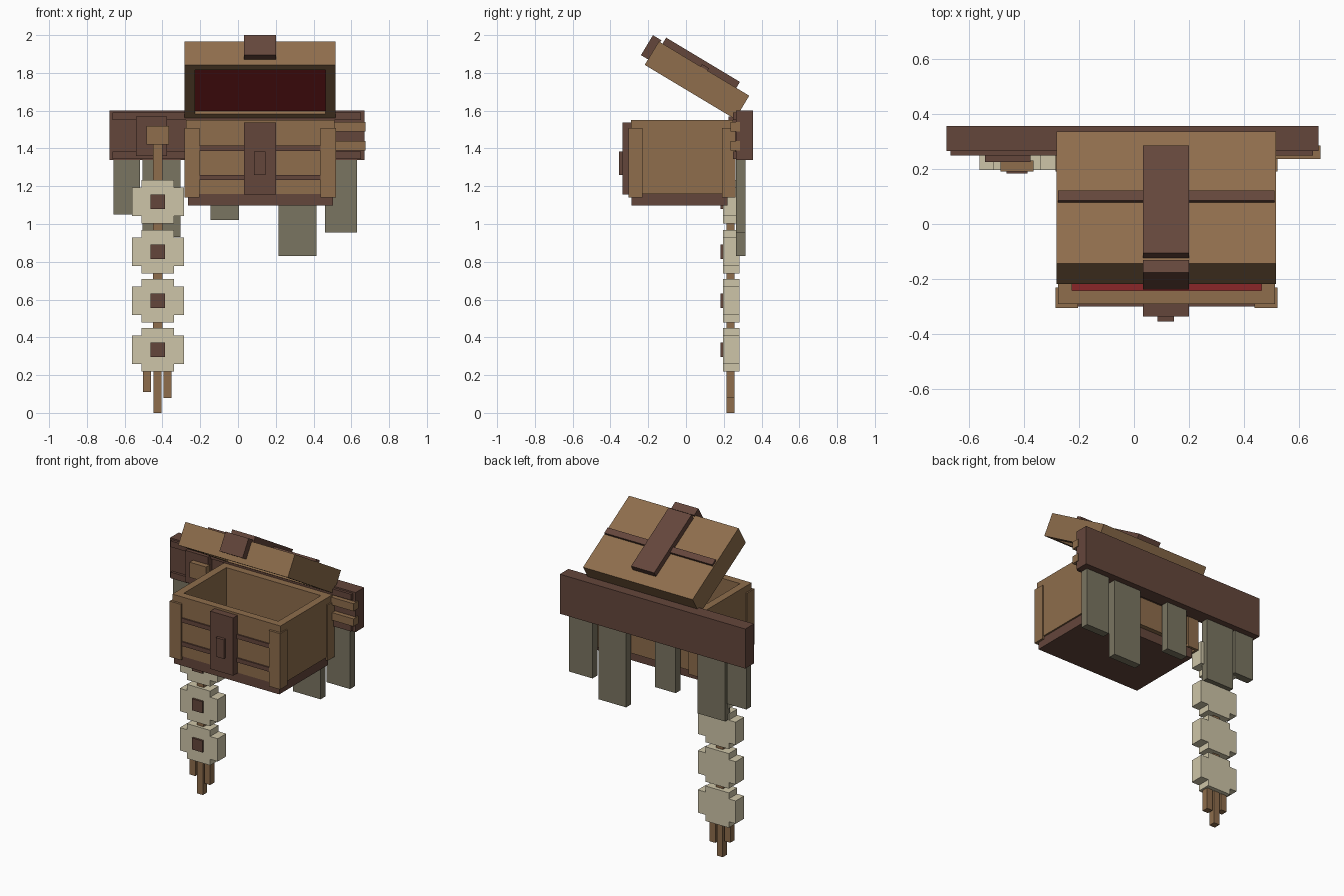
import bpy, bmesh, math
from mathutils import Matrix

if "Cube" in bpy.data.objects:
    bpy.data.objects.remove(bpy.data.objects["Cube"])


def srgb(r, g, b):
    def lin(c):
        c /= 255
        return c / 12.92 if c <= 0.04045 else ((c + 0.055) / 1.055) ** 2.4
    return (lin(r), lin(g), lin(b), 1)


def material(name, rgb):
    m = bpy.data.materials.new(name)
    m.diffuse_color = srgb(*rgb)
    m.use_nodes = True
    m.node_tree.nodes["Principled BSDF"].inputs["Base Color"].default_value = m.diffuse_color
    return m


wood = material("wood", (142, 109, 76))
leather = material("dark leather", (100, 70, 59))
bone = material("bone", (206, 197, 168))
cloth = material("grey cloth", (122, 117, 97))
red = material("red lining", (138, 38, 40))


def finish(name, bm, mats):
    me = bpy.data.meshes.new(name)
    bm.to_mesh(me)
    bm.free()
    for m in mats:
        me.materials.append(m)
    ob = bpy.data.objects.new(name, me)
    bpy.context.collection.objects.link(ob)
    return ob


def cuboid(x, y, z):
    bm = bmesh.new()
    bmesh.ops.create_cube(bm, size=1)
    for v in bm.verts:
        v.co = [(r[0] + r[1]) / 2 + c * (r[1] - r[0]) for c, r in zip(v.co, (x, y, z))]
    return bm


def box(name, mat, x, y, z, matrix=None):
    ob = finish(name, cuboid(x, y, z), [mat])
    if matrix:
        ob.matrix_world = matrix
    return ob


def lined_box(name, x, y, z, side, rim, depth, matrix=None):
    """Wooden box with a red recess sunk into its top (side=1) or bottom (side=-1)."""
    bm = cuboid(x, y, z)
    bm.normal_update()
    face = next(f for f in bm.faces if f.normal.z * side > 0.9)
    bmesh.ops.inset_region(bm, faces=[face], thickness=rim)
    floor = bmesh.ops.extrude_face_region(bm, geom=[face])["geom"]
    bmesh.ops.translate(bm, verts=[g for g in floor if isinstance(g, bmesh.types.BMVert)],
                        vec=(0, 0, -side * depth))
    if face.is_valid:
        bmesh.ops.delete(bm, geom=[face], context='FACES_ONLY')
    cx, cy = sum(x) / 2, sum(y) / 2
    hx, hy = (x[1] - x[0]) / 2 - rim, (y[1] - y[0]) / 2 - rim
    outer = z[1] if side > 0 else z[0]
    for f in bm.faces:
        c = f.calc_center_median()
        inside = abs(c.x - cx) < hx + 1e-4 and abs(c.y - cy) < hy + 1e-4
        sunk = 1e-4 < abs(c.z - outer) < depth + 1e-4
        f.material_index = int(inside and sunk)
    bmesh.ops.recalc_face_normals(bm, faces=bm.faces[:])
    ob = finish(name, bm, [wood, red])
    if matrix:
        ob.matrix_world = matrix
    return ob


# Belt with raised edge strips and side loops
box("belt", leather, (-0.68, 0.67), (0.265, 0.355), (1.34, 1.60))
for z in (1.345, 1.55):
    box("belt_edge", leather, (-0.665, 0.65), (0.248, 0.27), (z, z + 0.04))
for z in (1.39, 1.49):
    box("belt_loop", wood, (0.50, 0.676), (0.235, 0.285), (z, z + 0.05))

# Hanging cloth flaps: left, right, bottom
for x0, x1, z0 in ((-0.66, -0.52, 1.05), (-0.505, -0.305, 0.93), (-0.145, 0.005, 1.02),
                   (0.215, 0.415, 0.83), (0.46, 0.63, 0.955)):
    box("cloth_flap", cloth, (x0, x1), (0.265, 0.315), (z0, 1.37))

# Buckle and cord
box("buckle_plate", leather, (-0.54, -0.375), (0.225, 0.27), (1.36, 1.57))
box("buckle_knob", wood, (-0.485, -0.365), (0.19, 0.23), (1.42, 1.52))
box("cord", wood, (-0.45, -0.40), (0.215, 0.258), (0.25, 1.43))

# Bone beads with square pins
for z in (0.335, 0.593, 0.853, 1.118):
    box("bead_upright", bone, (-0.51, -0.34), (0.196, 0.284), (z - 0.115, z + 0.115))
    for x0, x1 in ((-0.56, -0.51), (-0.34, -0.285)):
        box("bead_arm", bone, (x0, x1), (0.196, 0.284), (z - 0.075, z + 0.075))
    box("bead_pin", leather, (-0.463, -0.387), (0.183, 0.2), (z - 0.038, z + 0.038))

# Tassel strands
for x, z in ((-0.482, 0.11), (-0.427, 0.0), (-0.374, 0.08)):
    box("tassel", wood, (x - 0.021, x + 0.021), (0.215, 0.258), (z, 0.24))

# Chest body, base and corner posts
lined_box("chest_body", (-0.275, 0.512), (-0.29, 0.25), (1.16, 1.55), 1, 0.07, 0.31)
box("chest_base", leather, (-0.265, 0.502), (-0.288, 0.22), (1.097, 1.165))
for x in ((-0.284, -0.203), (0.438, 0.52)):
    for y in ((-0.305, -0.23), (0.19, 0.262)):
        # posts are angle brackets wrapped round each corner
        front = y[0] < 0
        face_y = (y[0], -0.285) if front else (0.245, y[1])
        box("corner_post_face", wood, x, face_y, (1.14, 1.507))
        side_x = (x[0], -0.27) if x[0] < 0 else (0.507, x[1])
        box("corner_post_side", wood, side_x, y, (1.14, 1.507))

# Front bands, lock plate and latch
for z in (1.232, 1.387):
    box("front_band", leather, (-0.205, 0.44), (-0.299, -0.285), (z, z + 0.028))
box("lock_plate", leather, (0.032, 0.20), (-0.335, -0.285), (1.157, 1.537))
box("latch", leather, (0.086, 0.145), (-0.354, -0.33), (1.26, 1.385))

# Open lid, tilted about its rear hinge
hinge = Matrix.Translation((0, 0.26, 1.555)) @ Matrix.Rotation(math.radians(-31), 4, 'X')
lined_box("lid", (-0.282, 0.515), (-0.558, 0), (0, 0.145), -1, 0.075, 0.02, hinge)
box("lid_band", leather, (-0.275, 0.51), (-0.30, -0.258), (0.14, 0.16), hinge)
box("lid_strap", leather, (0.032, 0.20), (-0.535, -0.08), (0.14, 0.182), hinge)
box("lid_clasp", leather, (0.032, 0.20), (-0.602, -0.55), (0.034, 0.157), hinge)
